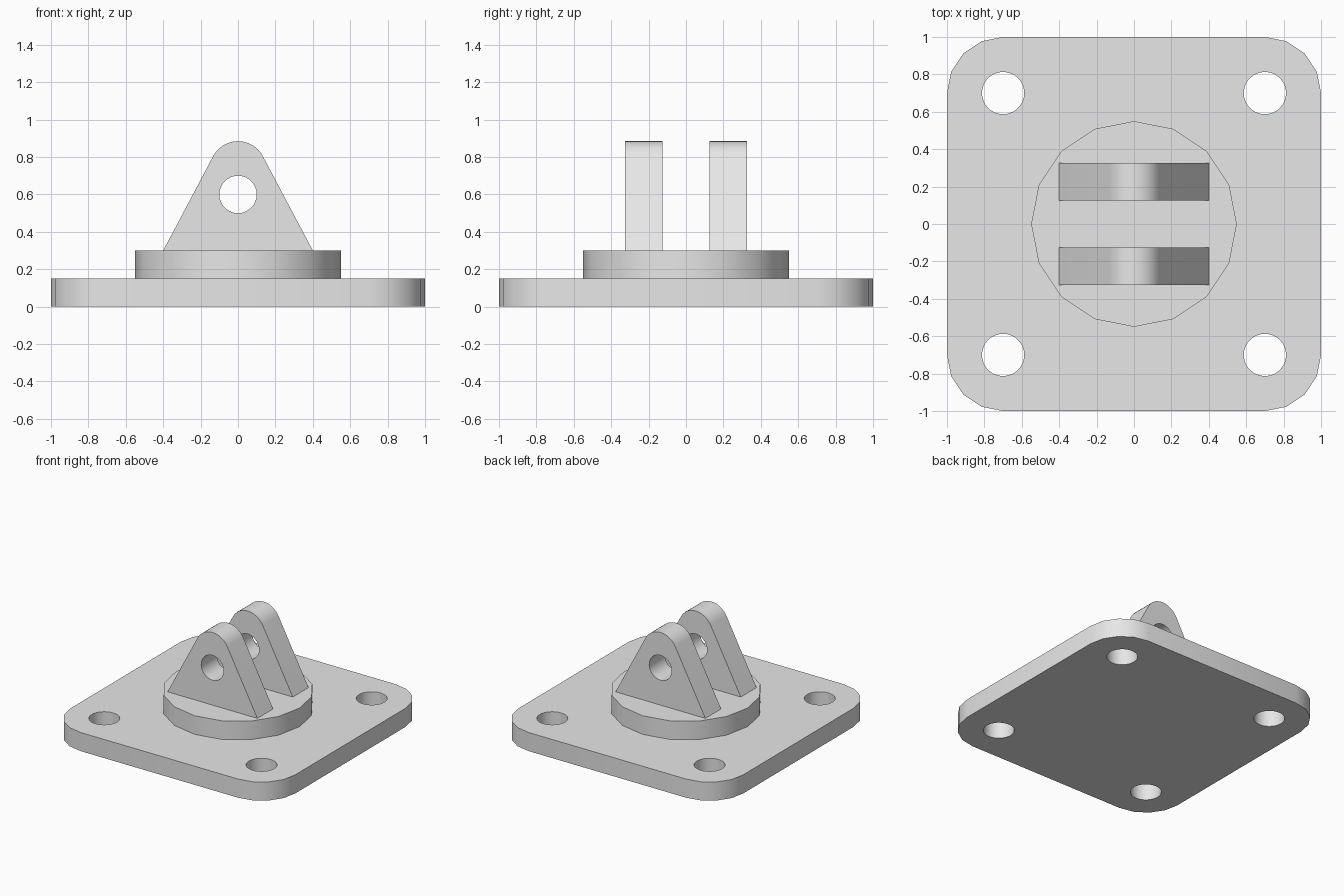
import bpy
import bmesh
from math import radians, cos, sin, pi, atan2, acos, hypot
from mathutils import Matrix

cube = bpy.data.objects.get("Cube")
if cube:
    bpy.data.objects.remove(cube, do_unlink=True)

grey = bpy.data.materials.new("plain grey")
grey.use_nodes = True
colour = (0.8, 0.8, 0.8, 1)
grey.diffuse_color = colour
grey.node_tree.nodes["Principled BSDF"].inputs["Base Color"].default_value = colour


def arc(cx, cy, r, start, end, steps):
    """Points along an arc, both ends included."""
    angles = [start + (end - start) * i / steps for i in range(steps + 1)]
    return [(cx + r * cos(a), cy + r * sin(a)) for a in angles]


def circle(cx, cy, r, sides):
    return arc(cx, cy, r, 0, 2 * pi, sides)[:-1]


def extruded_part(name, loops, height, matrix):
    """Fill an outline with holes, extrude it along local z and place it."""
    bm = bmesh.new()
    edges = []
    for loop in loops:
        verts = [bm.verts.new((x, y, 0)) for x, y in loop]
        edges += [bm.edges.new((v, verts[i - 1])) for i, v in enumerate(verts)]
    bmesh.ops.triangle_fill(bm, edges=edges, use_beauty=True, normal=(0, 0, 1))
    result = bmesh.ops.extrude_face_region(bm, geom=bm.faces[:], use_keep_orig=True)
    top = [g for g in result["geom"] if isinstance(g, bmesh.types.BMVert)]
    bmesh.ops.translate(bm, verts=top, vec=(0, 0, height))
    bmesh.ops.recalc_face_normals(bm, faces=bm.faces[:])
    bm.transform(matrix)
    mesh = bpy.data.meshes.new(name)
    bm.to_mesh(mesh)
    bm.free()
    mesh.materials.append(grey)
    obj = bpy.data.objects.new(name, mesh)
    bpy.context.collection.objects.link(obj)
    bpy.ops.object.select_all(action="DESELECT")
    bpy.context.view_layer.objects.active = obj
    obj.select_set(True)
    bpy.ops.object.shade_smooth_by_angle(angle=radians(30))
    return obj


# Base plate with rounded corners and four bolt holes
outline = []
for i, (sx, sy) in enumerate([(1, 1), (-1, 1), (-1, -1), (1, -1)]):
    outline += arc(0.7 * sx, 0.7 * sy, 0.3, i * pi / 2, (i + 1) * pi / 2, 4)
bolt_holes = [circle(0.7 * sx, 0.7 * sy, 0.113, 32) for sx in (-1, 1) for sy in (-1, 1)]
extruded_part("base_plate", [outline] + bolt_holes, 0.15, Matrix())

# Round boss in the middle
extruded_part("boss", [circle(0, 0, 0.55, 16)], 0.15, Matrix.Translation((0, 0, 0.15)))

# Pair of lugs: straight sides tangent to a rounded top, with a pin hole
foot_x, foot_z, top_z, top_r = 0.4, 0.3, 0.735, 0.15
drop = foot_z - top_z
tangent = atan2(drop, foot_x) + acos(top_r / hypot(foot_x, drop))
lug = [(-foot_x, foot_z), (foot_x, foot_z)]
lug += arc(0, top_z, top_r, tangent, pi - tangent, 12)
pin_hole = circle(0, 0.6, 0.1, 32)
upright = Matrix.Rotation(pi / 2, 4, "X")
for name, back_y in (("front_lug", -0.125), ("back_lug", 0.325)):
    extruded_part(name, [lug, pin_hole], 0.2, Matrix.Translation((0, back_y, 0)) @ upright)
